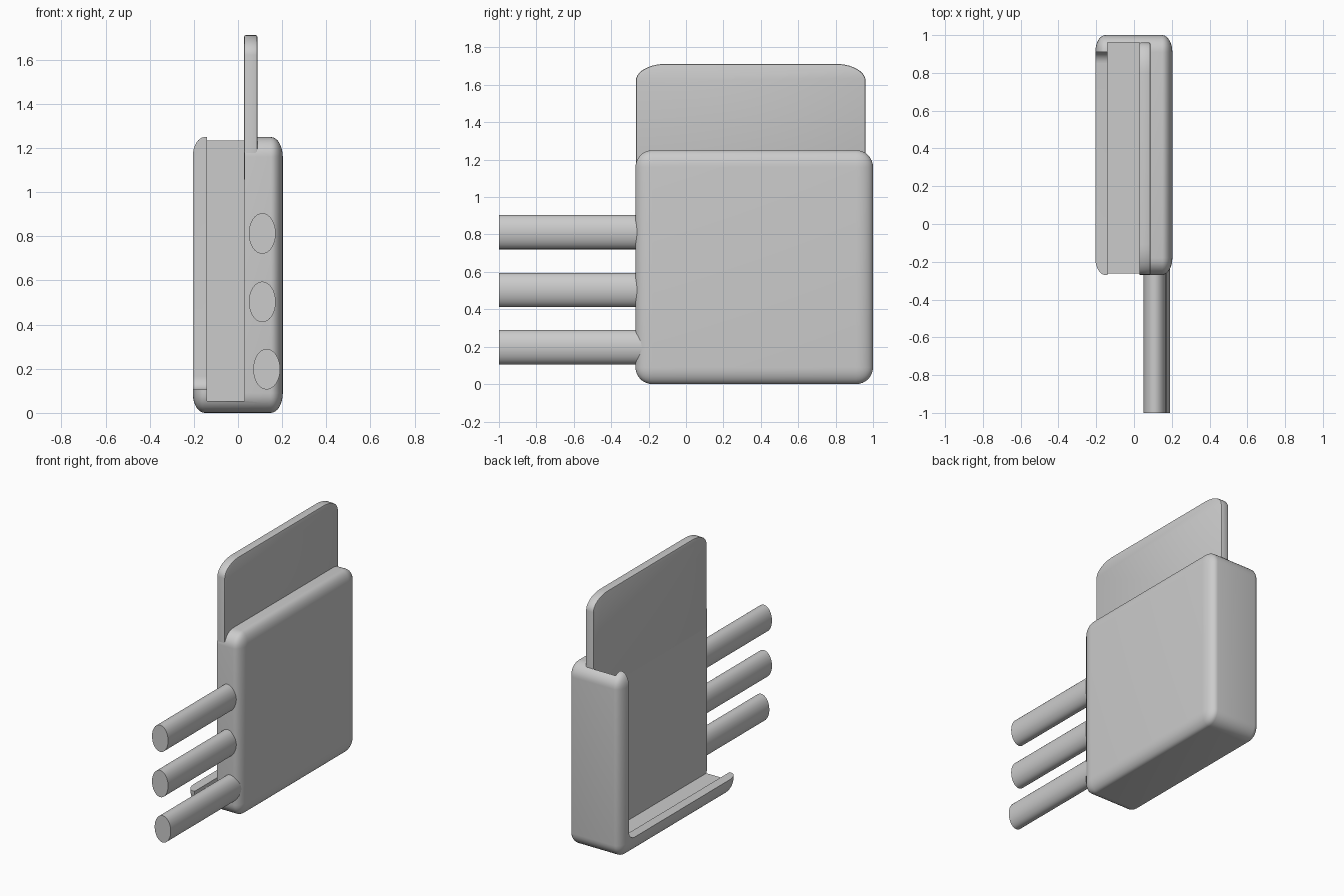
import bpy, bmesh, math
from mathutils import Matrix, Vector

if "Cube" in bpy.data.objects:
    bpy.data.objects.remove(bpy.data.objects["Cube"])

grey = bpy.data.materials.new("plain grey")
grey.use_nodes = True
grey.diffuse_color = (0.6, 0.6, 0.6, 1)
grey.node_tree.nodes["Principled BSDF"].inputs["Base Color"].default_value = (0.6, 0.6, 0.6, 1)


def finish(name, bm):
    mesh = bpy.data.meshes.new(name)
    bmesh.ops.recalc_face_normals(bm, faces=bm.faces)
    bm.to_mesh(mesh)
    bm.free()
    mesh.materials.append(grey)
    obj = bpy.data.objects.new(name, mesh)
    bpy.context.collection.objects.link(obj)
    return obj


def box(name, low, high, radius=0, squash=1, segments=8, edge_test=None):
    """Box between two corners; rounding may be squashed along x."""
    low, high = Vector(low), Vector(high)
    size = high - low
    size.x /= squash
    bm = bmesh.new()
    bmesh.ops.create_cube(bm, size=1)
    bmesh.ops.scale(bm, vec=size, verts=bm.verts)
    if radius:
        edges = [e for e in bm.edges if edge_test is None or edge_test(e)]
        bmesh.ops.bevel(bm, geom=edges, offset=radius, segments=segments,
                        profile=0.5, affect='EDGES')
    bmesh.ops.scale(bm, vec=(squash, 1, 1), verts=bm.verts)
    bmesh.ops.translate(bm, vec=(low + high) / 2, verts=bm.verts)
    return finish(name, bm)


def smooth(obj, angle=35):
    bpy.ops.object.select_all(action='DESELECT')
    obj.select_set(True)
    bpy.context.view_layer.objects.active = obj
    bpy.ops.object.shade_smooth_by_angle(angle=math.radians(angle))


def cut(target, cutter):
    mod = target.modifiers.new(cutter.name, 'BOOLEAN')
    mod.operation, mod.solver, mod.object = 'DIFFERENCE', 'EXACT', cutter
    bpy.context.view_layer.objects.active = target
    bpy.ops.object.modifier_apply(modifier=mod.name)
    bpy.data.objects.remove(cutter)


# Rounded case, hollowed from the front and top, with a window in its right side
case = box("case", (-0.205, -0.27, 0), (0.203, 1, 1.25), 0.09, 0.6)
cut(case, box("cavity_cutter", (-0.14, -0.6, 0.055), (0.03, 0.96, 1.6)))


def window_corner(e):
    return all(v.co.y > 0 and v.co.z < 0 for v in e.verts)


cut(case, box("window_cutter", (-0.5, -0.6, 0.105), (-0.13, 0.91, 1.6),
              0.06, edge_test=window_corner))
smooth(case)

# Upright panel with elliptical top corners
bm = bmesh.new()
y0, y1, bottom, top = -0.268, 0.96, 1.05, 1.712
outline = [(y0, bottom), (y1, bottom)]
for centre, start in ((y1 - 0.16, 0), (y0 + 0.16, 90)):
    for i in range(11):
        a = math.radians(start + i * 9)
        outline.append((centre + 0.16 * math.cos(a), top - 0.09 + 0.09 * math.sin(a)))
face = bm.faces.new([bm.verts.new((0.028, y, z)) for y, z in outline])
extruded = bmesh.ops.extrude_face_region(bm, geom=[face])["geom"]
bmesh.ops.translate(bm, vec=(0.06, 0, 0),
                    verts=[g for g in extruded if isinstance(g, bmesh.types.BMVert)])
rims = [e for e in bm.edges if abs(e.verts[0].co.x - e.verts[1].co.x) < 0.001]
bmesh.ops.bevel(bm, geom=rims, offset=0.008, segments=2, profile=0.5, affect='EDGES')
smooth(finish("panel", bm))

# Three oval pins reaching forward
for name, x, z in (("top_pin", 0.11, 0.813), ("middle_pin", 0.11, 0.503), ("bottom_pin", 0.13, 0.198)):
    bm = bmesh.new()
    bmesh.ops.create_cone(bm, cap_ends=True, segments=32, radius1=1, radius2=1, depth=0.8)
    bmesh.ops.rotate(bm, matrix=Matrix.Rotation(math.pi / 2, 3, 'X'), verts=bm.verts)
    bmesh.ops.scale(bm, vec=(0.061, 1, 0.092), verts=bm.verts)
    bmesh.ops.translate(bm, vec=(x, -0.6, z), verts=bm.verts)
    smooth(finish(name, bm))
